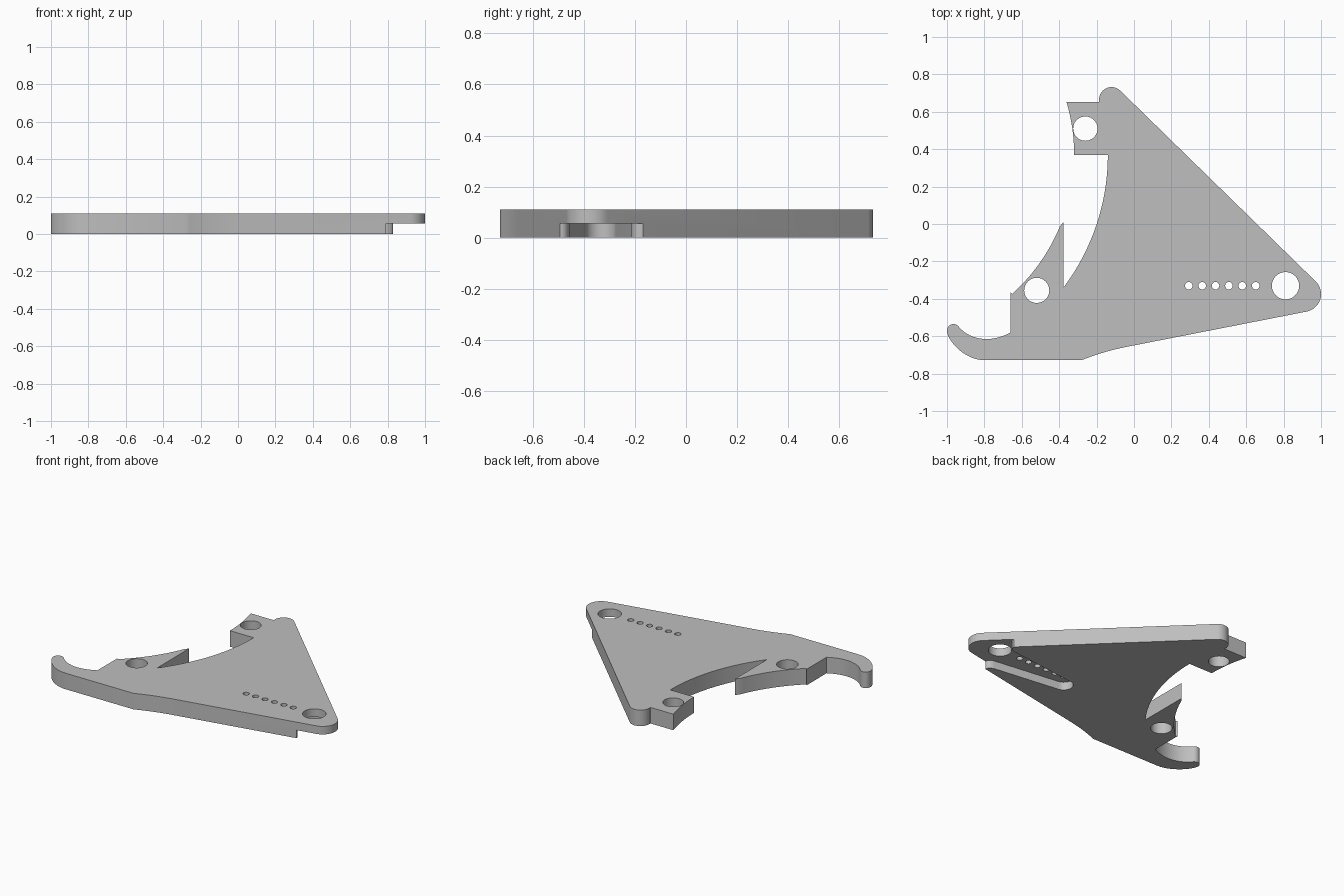
import bpy, bmesh
from math import sin, cos, radians

cube = bpy.data.objects.get("Cube")
if cube:
    bpy.data.objects.remove(cube, do_unlink=True)

THICK = 0.11
RECESS = 0.055


def arc(cx, cy, r, start, end, n=16):
    """Points along a circular arc, angles in degrees."""
    angles = [radians(start + (end - start) * i / n) for i in range(n + 1)]
    return [(cx + r * cos(a), cy + r * sin(a)) for a in angles]


def bezier(p0, p1, p2, p3, n=12):
    """Points along a cubic curve."""
    pts = []
    for i in range(n + 1):
        t = i / n
        w = ((1 - t) ** 3, 3 * t * (1 - t) ** 2, 3 * t * t * (1 - t), t ** 3)
        pts.append(tuple(sum(k * p[j] for k, p in zip(w, (p0, p1, p2, p3))) for j in (0, 1)))
    return pts


def prism(name, outlines, z0, z1):
    """Extrude closed outlines straight up into one mesh object."""
    bm = bmesh.new()
    for pts in outlines:
        face = bm.faces.new([bm.verts.new((x, y, z0)) for x, y in pts])
        top = bmesh.ops.extrude_face_region(bm, geom=[face])["geom"]
        bmesh.ops.translate(bm, vec=(0, 0, z1 - z0),
                            verts=[v for v in top if isinstance(v, bmesh.types.BMVert)])
    bmesh.ops.recalc_face_normals(bm, faces=bm.faces)
    mesh = bpy.data.meshes.new(name)
    bm.to_mesh(mesh)
    bm.free()
    ob = bpy.data.objects.new(name, mesh)
    bpy.context.collection.objects.link(ob)
    return ob


# Plate outline, counter-clockwise from the rounded right corner
RING = (-1.32, 0.37)
outline = arc(0.905, -0.375, 0.095, -80, 45)
outline += arc(-0.12, 0.665, 0.067, 45, 190)               # rounded top bump
outline += [(-0.187, 0.652)]
outline += arc(*RING, 1.0, 16.4, 0, 8)                     # upper tab
outline += arc(*RING, 1.18, 0, -36.9, 32)                  # large inner sweep
outline += [(-0.377, 0.01)]                                # pointed notch
outline += arc(*RING, 1.0, -22.5, -48, 14)
outline += [(-0.66, -0.365)]
outline += bezier((-0.66, -0.58), (-0.76, -0.635), (-0.87, -0.625), (-0.935, -0.552))
outline += arc(-0.965, -0.57, 0.035, 40, 180, 10)          # hook tip
outline += bezier((-1.0, -0.58), (-0.98, -0.65), (-0.89, -0.728), (-0.80, -0.728))
outline += bezier((-0.28, -0.728), (-0.19, -0.692), (-0.11, -0.67), (-0.02, -0.653))
plate = prism("bracket_plate", [outline], 0, THICK)

# Through holes: three mounting holes and a row of small ones
holes = [(0.81, -0.33, 0.073), (-0.26, 0.51, 0.065), (-0.52, -0.355, 0.067)]
holes += [(0.293 + 0.0715 * i, -0.33, 0.02) for i in range(6)]
hole_cutter = prism("hole_cutter", [arc(x, y, r, 0, 352.5, 47) for x, y, r in holes], -0.1, 0.3)

# Underside recess: a wedge widening from a round end to the right corner
wedge = arc(0.29, -0.335, 0.06, 98, 262, 20)
wedge += bezier((0.75, -0.455), (0.77, -0.46), (0.79, -0.47), (0.79, -0.49), 6)
wedge += [(0.79, -0.7), (1.2, -0.7), (1.2, 0.1), (0.83, 0.1)]
wedge += bezier((0.83, -0.185), (0.83, -0.2), (0.81, -0.21), (0.79, -0.215), 6)
recess_cutter = prism("recess_cutter", [wedge], -0.1, RECESS)

for cutter in (recess_cutter, hole_cutter):
    cutter.hide_render = True
    mod = plate.modifiers.new(cutter.name, "BOOLEAN")
    mod.operation = "DIFFERENCE"
    mod.solver = "EXACT"
    mod.object = cutter

# Apply the cuts, shade and colour
bpy.ops.object.select_all(action="DESELECT")
plate.select_set(True)
bpy.context.view_layer.objects.active = plate
for mod in list(plate.modifiers):
    bpy.ops.object.modifier_apply(modifier=mod.name)
for cutter in (recess_cutter, hole_cutter):
    bpy.data.objects.remove(cutter, do_unlink=True)
bpy.ops.object.shade_smooth_by_angle(angle=radians(30))

grey = bpy.data.materials.new("light_grey")
grey.use_nodes = True
grey.diffuse_color = (0.52, 0.52, 0.52, 1)
grey.node_tree.nodes["Principled BSDF"].inputs["Base Color"].default_value = grey.diffuse_color
plate.data.materials.clear()
plate.data.materials.append(grey)
